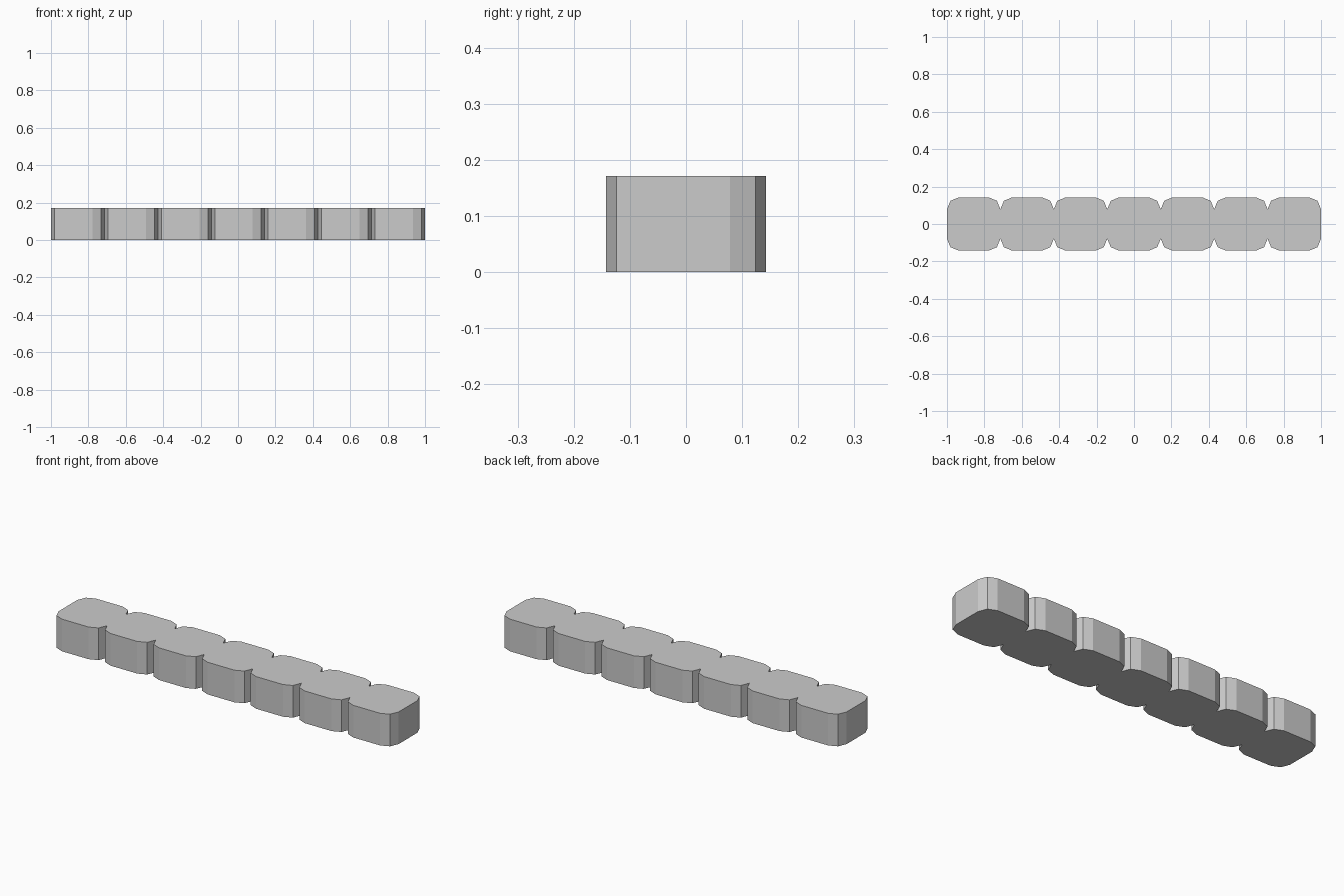
import bpy, bmesh
from math import sin, cos, radians

if "Cube" in bpy.data.objects:
    bpy.data.objects.remove(bpy.data.objects["Cube"])

COUNT = 7            # lobes along the bar
H = 1 / COUNT        # half size of one square lobe
R = 0.064            # corner radius
HEIGHT = 0.171

# Front side outline, left to right: each lobe has two-segment rounded corners
front = []
for i in range(COUNT):
    cx = -1 + H * (2 * i + 1)
    for sx, angles in ((-1, (0, 45, 90)), (1, (90, 45, 0))):
        for a in angles:
            p = (cx + sx * (H - R + R * cos(radians(a))), -(H - R + R * sin(radians(a))))
            # neighbouring lobes share the notch point
            if not front or abs(p[0] - front[-1][0]) > 1e-5:
                front.append(p)

# Mirror to the back side and extrude upward
outline = front + [(x, -y) for x, y in reversed(front)]
bm = bmesh.new()
base = bm.faces.new([bm.verts.new((x, y, 0)) for x, y in outline])
ext = bmesh.ops.extrude_face_region(bm, geom=[base], use_keep_orig=True)
top = [g for g in ext["geom"] if isinstance(g, bmesh.types.BMVert)]
bmesh.ops.translate(bm, verts=top, vec=(0, 0, HEIGHT))
bmesh.ops.recalc_face_normals(bm, faces=bm.faces)

mesh = bpy.data.meshes.new("notched_bar")
bm.to_mesh(mesh)
bm.free()
bpy.context.collection.objects.link(bpy.data.objects.new("notched_bar", mesh))
